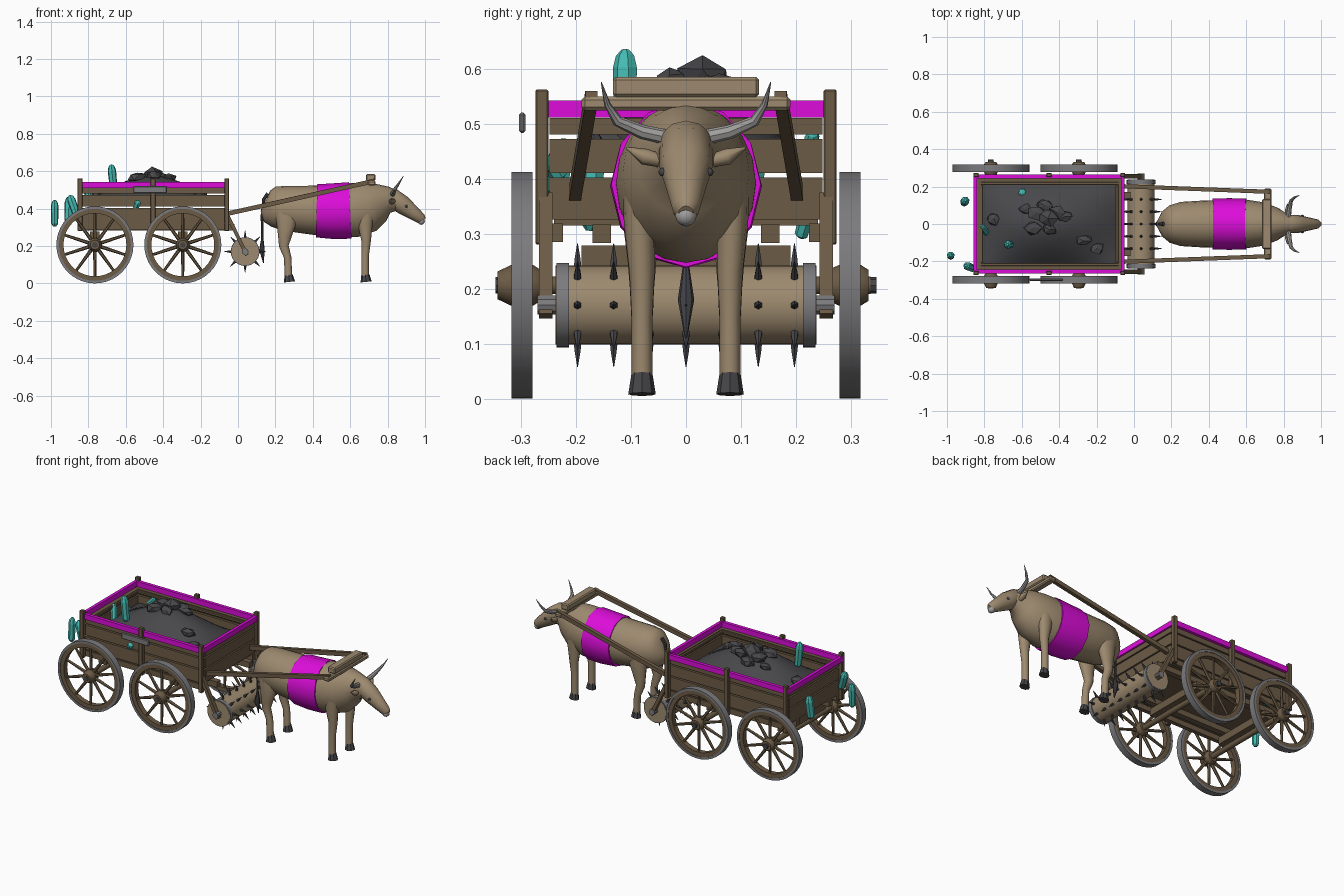
import bpy, bmesh, math, random
from mathutils import Vector, Matrix

cube = bpy.data.objects.get("Cube")
if cube:
    bpy.data.objects.remove(cube)
random.seed(4)
X, Y, Z = Vector((1, 0, 0)), Vector((0, 1, 0)), Vector((0, 0, 1))


def material(name, *rgb):
    m = bpy.data.materials.new(name)
    m.use_nodes = True
    m.diffuse_color = (*rgb, 1)
    m.node_tree.nodes["Principled BSDF"].inputs["Base Color"].default_value = (*rgb, 1)
    return m


WOOD = material("dark wood", .15, .105, .06)
TAN = material("tan", .34, .255, .16)
STEEL = material("steel grey", .2, .2, .21)
COAL = material("coal", .065, .063, .068)
DARK = material("dark horn", .06, .058, .065)
CLOTH = material("magenta", .72, .004, .7)
TEAL = material("teal crystal", .06, .5, .45)
HORN = material("pale grey", .36, .35, .34)


def finish(bm, name, mat, smooth=True, angle=35):
    bmesh.ops.recalc_face_normals(bm, faces=bm.faces)
    me = bpy.data.meshes.new(name)
    bm.to_mesh(me)
    bm.free()
    me.materials.append(mat)
    ob = bpy.data.objects.new(name, me)
    bpy.context.collection.objects.link(ob)
    if smooth:
        bpy.ops.object.select_all(action='DESELECT')
        ob.select_set(True)
        bpy.context.view_layer.objects.active = ob
        bpy.ops.object.shade_smooth_by_angle(angle=math.radians(angle))
    return ob


def skin(bm, rings, caps=True):
    """Bridge a list of vertex rings."""
    n = len(rings[0])
    for a, b in zip(rings, rings[1:]):
        for i in range(n):
            bm.faces.new((a[i], a[(i + 1) % n], b[(i + 1) % n], b[i]))
    if caps:
        bm.faces.new(rings[0])
        bm.faces.new(rings[-1])


def tube(bm, pts, segs=12, ref=Z, turn=0.0, caps=True):
    """Loft elliptical sections; each point is (x, y, z, half width, half height)."""
    ps = [Vector(p[:3]) for p in pts]
    rings = []
    for i, p in enumerate(ps):
        t = (ps[min(i + 1, len(ps) - 1)] - ps[max(i - 1, 0)]).normalized()
        side = ref.cross(t).normalized()
        up = t.cross(side)
        w, h = pts[i][3], pts[i][-1]
        rings.append([bm.verts.new(p + side * w * math.cos(a) + up * h * math.sin(a))
                      for a in (math.tau * k / segs + turn for k in range(segs))])
    skin(bm, rings, caps)


def lathe(bm, centre, profile, segs=32, closed=False):
    """Turn an (r, y) profile around a y-parallel axis."""
    c = Vector(centre)
    rings = [[bm.verts.new(c + Vector((r * math.cos(a), y, r * math.sin(a))))
              for a in (math.tau * k / segs for k in range(segs))] for r, y in profile]
    skin(bm, rings + rings[:1] if closed else rings, not closed)


def box(bm, x0, x1, y0, y1, z0, z1):
    m = Matrix.LocRotScale(Vector((x0 + x1, y0 + y1, z0 + z1)) / 2, None, Vector((x1 - x0, y1 - y0, z1 - z0)))
    bmesh.ops.create_cube(bm, size=1, matrix=m)


def bar(bm, a, b, w, h, ref=Z):
    """Square beam between two points."""
    k = math.sqrt(2) / 2
    tube(bm, [(*a, w * k, h * k), (*b, w * k, h * k)], 4, ref, math.pi / 4)


# --- Wheels and axles
axle_z = .206
for place, wx in (("rear", -.765), ("front", -.295)):
    bm = bmesh.new()
    lathe(bm, (wx, 0, axle_z), [(.016, -.335), (.016, .335)], 12)
    box(bm, wx - .025, wx + .025, -.19, .19, .235, .278)
    finish(bm, place + "_axle", WOOD)
    for side, s in (("left", 1), ("right", -1)):
        c = (wx, s * .298, axle_z)
        name = f"{place}_{side}_wheel"
        bm = bmesh.new()
        lathe(bm, c, [(.206, -.019), (.206, .019), (.192, .019), (.192, -.019)], 40, True)
        finish(bm, name + "_tyre", STEEL)
        bm = bmesh.new()
        lathe(bm, c, [(.193, -.016), (.193, .016), (.168, .016), (.168, -.016)], 40, True)
        lathe(bm, c, [(.025, -.045), (.037, -.02), (.037, .02), (.028, .034)], 16)
        for k in range(10):
            a = math.tau * (k + .5) / 10
            d = Vector((math.cos(a), 0, math.sin(a)))
            p, q = Vector(c) + d * .03, Vector(c) + d * .172
            tube(bm, [(*p, .010), (*q, .007)], 6, Y)
        finish(bm, name, WOOD)
        bm = bmesh.new()
        lathe(bm, (wx, s * .335, axle_z), [(.015, -.011), (.015, .011)], 8)
        lathe(bm, (wx, s * .325, axle_z), [(.026, -.006), (.026, .006)], 16)
        finish(bm, name + "_hub_cap", DARK)

# --- Cart box: floor, sills, slats, posts
bm = bmesh.new()
box(bm, -.84, -.07, -.24, .24, .315, .33)
for s in (1, -1):
    bar(bm, (-.85, s * .153, .3), (-.02, s * .153, .3), .034, .034)
finish(bm, "cart_floor", WOOD, False)
rows = ((.285, .318), (.326, .402), (.41, .472), (.48, .51))
bm = bmesh.new()
for z0, z1 in rows:
    for s in (1, -1):
        box(bm, -.84, -.06, s * .236 - .012, s * .236 + .012, z0, z1)
        if z0 > .3:
            cx = -.45 + s * .38
            box(bm, cx - .012, cx + .012, -.224, .224, z0, z1)
finish(bm, "cart_slats", WOOD, False)
bm = bmesh.new()
for s in (1, -1):
    for px in (-.845, -.455, -.06):
        box(bm, px - .013, px + .013, s * .262 - .012, s * .262 + .012, .28, .562)
    box(bm, -.83, -.075, s * .216 - .008, s * .216 + .008, .492, .508)
    for px in (-.815, -.09):
        box(bm, px - .008, px + .008, -.21, .21, .492, .508)
ob = finish(bm, "cart_posts", WOOD, False)
ob.modifiers.new("soft_edges", 'BEVEL').width = .003
bm = bmesh.new()
for s in (1, -1):
    box(bm, -.858, -.05, s * .254 - .010, s * .254 + .010, .511, .542)
    cx = -.454 + s * .395
    box(bm, cx - .009, cx + .009, -.245, .245, .511, .542)
finish(bm, "cart_rails", CLOTH, False)
bm = bmesh.new()
box(bm, -.56, -.38, -.304, -.292, .483, .52)
ob = finish(bm, "side_tool_bar", STEEL, False)
ob.modifiers.new("soft_edges", 'BEVEL').width = .004

# --- Coal heap with loose lumps
def heap_height(u, v):
    return .43 + .145 * (1 - abs(u) ** 1.7) * (1 - abs(v) ** 1.7)


bm = bmesh.new()
bmesh.ops.create_grid(bm, x_segments=16, y_segments=12, size=1)
for v in bm.verts:
    v.co.z = heap_height(v.co.x, v.co.y)
    v.co.x, v.co.y = v.co.x * .355 - .455, v.co.y * .222
finish(bm, "coal_heap", COAL)
bm = bmesh.new()
for x, y, r in ((-.52, .06, .05), (-.46, .03, .055), (-.41, .06, .045), (-.54, -.02, .045), (-.48, .1, .045),
                (-.45, -.03, .04), (-.37, .04, .035), (-.58, .08, .035), (-.75, .03, .042), (-.27, -.09, .04),
                (-.2, -.13, .04)):
    z = heap_height((x + .455) / .355, y / .222) + r * .2
    lump = bmesh.ops.create_icosphere(bm, subdivisions=1, radius=r)["verts"]
    for v in lump:
        v.co = Vector((x, y, z)) + v.co * random.uniform(.7, 1.2) * Vector((1.1, .9, .7))
finish(bm, "coal_lumps", COAL, False)

# --- Crystals: centre, length, radius, lean along x and y
bm = bmesh.new()
for x, y, z, ln, r, lx, ly in ((-.67, -.11, .56, .15, .023, -.1, 0), (-.98, -.17, .375, .14, .021, 0, .05),
                               (-.905, .12, .395, .14, .024, .05, .1), (-.88, -.23, .415, .12, .023, -.35, .15),
                               (-.73, .228, .46, .07, .014, .9, .1), (-.6, .165, .455, .06, .022, .2, .2),
                               (-.8, -.03, .47, .10, .018, -.4, .5), (-.54, -.24, .42, .05, .018, .4, -.6),
                               (-.72, .215, .315, .05, .014, .4, .3)):
    c, d = Vector((x, y, z)), Vector((lx, ly, 1)).normalized() * ln / 2
    tube(bm, [(*(c + d * f), r * k) for f, k in ((-1, .4), (-.8, .9), (.55, 1), (.85, .75), (1, .3))], 7, X)
finish(bm, "crystals", TEAL, False)

# --- Spiked roller and its hangers
rx, rz = .038, .17
bm = bmesh.new()
lathe(bm, (rx, 0, rz), [(.072, -.237), (.072, .237)], 28)
finish(bm, "roller", TAN)
bm = bmesh.new()
for s in (1, -1):
    lathe(bm, (rx, s * .224, rz), [(.077, -.011), (.077, .011), (.07, .011), (.07, -.011)], 28, True)
    lathe(bm, (rx, s * .25, rz), [(.018, -.02), (.018, .02)], 10)
finish(bm, "roller_bands", STEEL)
bm = bmesh.new()
for row in range(7):
    for k in range(8):
        a = math.tau * k / 8
        d, c = Vector((math.cos(a), 0, math.sin(a))), Vector((rx, (row - 3) * .0657, rz))
        tube(bm, [(*(c + d * .068), .008), (*(c + d * .085), .006), (*(c + d * .112), .0008)], 6, Y)
finish(bm, "roller_spikes", DARK)
bm = bmesh.new()
for s in (1, -1):
    bar(bm, (-.06, s * .255, .37), (.048, s * .255, .15), .02, .024, Y)
    # draught shafts
    bar(bm, (-.06, s * .202, .372), (.73, s * .172, .548), .022, .024)
finish(bm, "shafts_and_hangers", WOOD, False)

# --- Yoke
bm = bmesh.new()
box(bm, .695, .735, -.19, .19, .524, .549)
box(bm, .685, .735, -.133, .133, .548, .585)
ob = finish(bm, "yoke", TAN, False)
ob.modifiers.new("soft_edges", 'BEVEL').width = .006

# --- Ox body, head and legs
bm = bmesh.new()
tube(bm, [(.138, 0, .42, .03, .04), (.155, 0, .412, .07, .085), (.19, 0, .41, .1, .108), (.25, 0, .402, .118, .12),
          (.36, 0, .394, .125, .128), (.5, 0, .387, .129, .14), (.62, 0, .392, .127, .146), (.7, 0, .41, .115, .135),
          (.76, 0, .435, .09, .105), (.81, 0, .447, .06, .07), (.85, 0, .44, .045, .055)], 20)
tube(bm, [(.79, 0, .47, .035, .035), (.82, 0, .46, .05, .052), (.88, 0, .42, .048, .05), (.94, 0, .375, .034, .037),
          (.98, 0, .345, .025, .028), (.992, 0, .336, .014, .018)], 12)
finish(bm, "ox_body", TAN, angle=50)
bm = bmesh.new()
for s in (1, -1):
    tube(bm, [(.68, s * .085, .39, .03, .05), (.68, s * .084, .32, .029, .04), (.685, s * .08, .23, .023, .026),
              (.68, s * .08, .15, .019, .02), (.68, s * .08, .04, .019, .02)], 12, X)
    tube(bm, [(.25, s * .075, .42, .035, .07), (.26, s * .082, .33, .034, .055), (.25, s * .08, .25, .026, .036),
              (.245, s * .08, .2, .022, .026), (.265, s * .08, .14, .019, .02), (.27, s * .08, .04, .019, .02)], 12, X)
    # ears
    tube(bm, [(.82, s * .045, .432, .012, .012), (.825, s * .075, .44, .015, .018), (.82, s * .108, .456, .002, .002)],
         8, X)
finish(bm, "ox_legs_and_ears", TAN, angle=50)
bm = bmesh.new()
for s in (1, -1):
    for hx in (.685, .275):
        tube(bm, [(hx, s * .08, .008, .025, .03), (hx - .004, s * .08, .046, .019, .022)], 8, X)
    bmesh.ops.create_icosphere(bm, subdivisions=2, radius=.008, matrix=Matrix.Translation((.9, s * .042, .412)))
# forelock and tail tuft
tube(bm, [(.815, 0, .495, .02, .012), (.85, 0, .482, .026, .014), (.885, 0, .448, .012, .012)], 8)
tube(bm, [(.13, 0, .24, .006), (.128, 0, .18, .015), (.136, 0, .11, .002)], 8, X)
finish(bm, "hooves_eyes_and_tufts", DARK)
bm = bmesh.new()
tube(bm, [(.16, 0, .48, .01), (.138, 0, .45, .009), (.128, 0, .36, .007), (.13, 0, .23, .006)], 8, X)
finish(bm, "tail", DARK)
bm = bmesh.new()
for s in (1, -1):
    tube(bm, [(.825, s * .035, .475, .014), (.83, s * .08, .485, .013), (.84, s * .125, .505, .01),
              (.86, s * .143, .535, .006), (.885, s * .154, .575, .001)], 8, X)
bmesh.ops.create_icosphere(bm, subdivisions=2, radius=.02, matrix=Matrix.Translation((.98, 0, .333)))
finish(bm, "horns_and_muzzle", HORN)

# --- Cloth girth
bm = bmesh.new()
tube(bm, [(.42, 0, .388, .136, .142), (.51, 0, .386, .138, .149), (.6, 0, .39, .136, .151)], 12, Z, math.pi / 2)
finish(bm, "girth_cloth", CLOTH)
